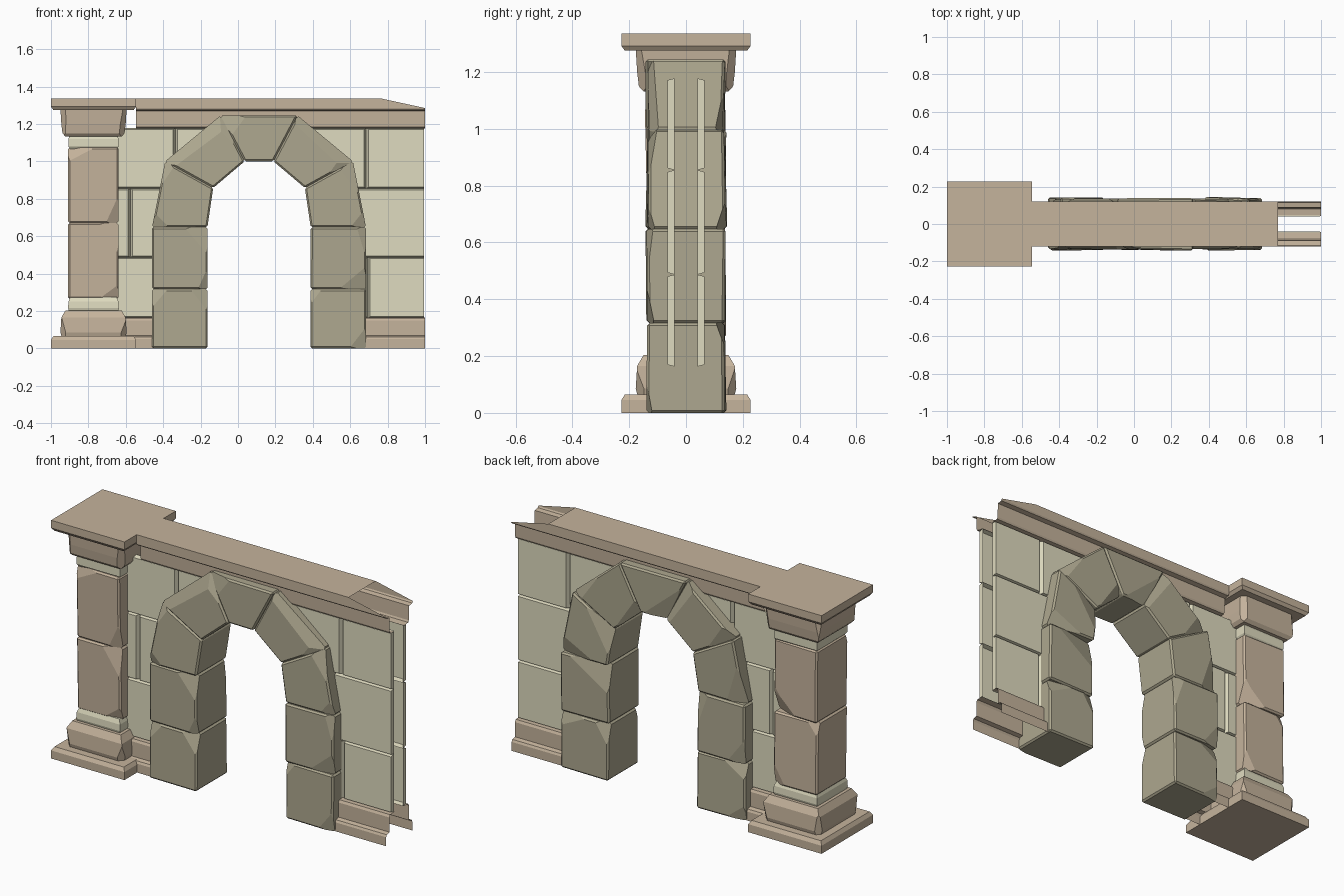
import bpy, bmesh, random
from mathutils import Vector

if "Cube" in bpy.data.objects:
    bpy.data.objects.remove(bpy.data.objects["Cube"])

random.seed(4)
PX = -0.7725      # pillar centre
AX = 0.1125       # arch centre


def material(name, rgb):
    m = bpy.data.materials.new(name)
    m.diffuse_color = [(c / 255) ** 2.2 for c in rgb] + [1]
    m.use_nodes = True
    m.node_tree.nodes["Principled BSDF"].inputs["Base Color"].default_value = m.diffuse_color
    return m


TRIM = material("tan_stone", (196, 178, 155))
WALL = material("pale_stone", (222, 218, 190))
ARCH = material("olive_stone", (172, 166, 142))


def finish(name, bm, mat):
    me = bpy.data.meshes.new(name)
    bm.to_mesh(me)
    bm.free()
    me.materials.append(mat)
    ob = bpy.data.objects.new(name, me)
    bpy.context.collection.objects.link(ob)


def chip(bm, n, depth):
    # slice a shallow flake off the corner pointing along n
    n = n.normalized()
    reach = max(v.co.dot(n) for v in bm.verts)
    bmesh.ops.bisect_plane(bm, geom=bm.verts[:] + bm.edges[:] + bm.faces[:],
                           plane_co=n * (reach - depth), plane_no=n, clear_outer=True)
    bmesh.ops.holes_fill(bm, edges=[e for e in bm.edges if e.is_boundary], sides=0)


def stone(name, poly, half, mat, chips=3, bevel=0.009):
    # block cut from an x-z outline, with slightly tilted front and back faces
    bm = bmesh.new()
    cx = sum(p[0] for p in poly) / len(poly)
    cz = sum(p[1] for p in poly) / len(poly)
    rings = []
    for s in (-1, 1):
        d, tx, tz = (random.uniform(-k, k) for k in (0.004, 0.025, 0.025))
        rings.append([bm.verts.new((x, s * (half + d + tx * (x - cx) + tz * (z - cz)), z))
                      for x, z in poly])
    a, b = rings
    bm.faces.new(a)
    bm.faces.new(b[::-1])
    for i in range(len(poly)):
        j = (i + 1) % len(poly)
        bm.faces.new((a[i], b[i], b[j], a[j]))
    bmesh.ops.recalc_face_normals(bm, faces=bm.faces[:])
    bmesh.ops.bevel(bm, geom=bm.edges[:], offset=bevel, segments=1, affect='EDGES')
    for k in range(chips):
        n = Vector((random.choice((-1, 1)) * random.uniform(0.15, 0.5),
                    (-1, 1)[k % 2],
                    random.choice((-1, 1)) * random.uniform(0.12, 0.4)))
        chip(bm, n, random.uniform(0.015, 0.028))
    bmesh.ops.recalc_face_normals(bm, faces=bm.faces[:])
    finish(name, bm, mat)


def tier(name, rings, mat, chips=0):
    # square pillar tier lofted through (half width, z) rings
    bm = bmesh.new()
    loops = [[bm.verts.new((PX + sx * h, sy * h, z))
              for sx, sy in ((-1, -1), (1, -1), (1, 1), (-1, 1))] for h, z in rings]
    for a, b in zip(loops, loops[1:]):
        for i in range(4):
            j = (i + 1) % 4
            bm.faces.new((a[i], a[j], b[j], b[i]))
    bm.faces.new(loops[0][::-1])
    bm.faces.new(loops[-1])
    for k in range(chips):
        chip(bm, Vector(((-1, 1)[k % 2], (-1, 1)[k // 2 % 2], random.uniform(-.4, .4))), 0.02)
    bmesh.ops.recalc_face_normals(bm, faces=bm.faces[:])
    finish(name, bm, mat)


def moulding(name, profile, xs, end_top=None, top_to=None):
    # open shell strips, front and back, from a (y, z) profile listed downward
    bm = bmesh.new()
    tops = []
    for s in (-1, 1):
        cols = []
        for x in xs:
            pts = list(profile)
            if end_top and x == xs[-1]:
                pts[0] = (pts[0][0], end_top)
            cols.append([bm.verts.new((x, s * y, z)) for y, z in pts])
        for a, b in zip(cols, cols[1:]):
            for i in range(len(profile) - 1):
                f = [a[i], a[i + 1], b[i + 1], b[i]]
                bm.faces.new(f if s < 0 else f[::-1])
        tops.append(cols)
    if top_to is not None:
        for i in range(top_to):
            bm.faces.new((tops[0][i][0], tops[0][i + 1][0], tops[1][i + 1][0], tops[1][i][0]))
    finish(name, bm, TRIM)


def wall_blocks(name, polys):
    # thin facing blocks with sunken joints on both sides of the wall
    bm = bmesh.new()
    for poly in polys:
        cx = sum(p[0] for p in poly) / 4
        cz = sum(p[1] for p in poly) / 4
        for s in (-1, 1):
            outer = [bm.verts.new((x, s * 0.04, z)) for x, z in poly]
            inner = [bm.verts.new((x if x > 0.98 else x + (0.012 if x < cx else -0.012),
                                   s * 0.066, z + (0.007 if z < cz else -0.007)))
                     for x, z in poly]
            faces = [inner] + [[outer[i], outer[(i + 1) % 4], inner[(i + 1) % 4], inner[i]]
                               for i in range(4)]
            for f in faces:
                bm.faces.new(f if s < 0 else f[::-1])
    finish(name, bm, WALL)


def row(x0, x1, z0, z1, x2=None, x3=None):
    # block from bottom edge x0..x1 to top edge x2..x3
    return [(x0, z0), (x1, z0), (x1 if x3 is None else x3, z1), (x0 if x2 is None else x2, z1)]


# pillar, bottom to top
tier("pillar_plinth", [(.2275, 0), (.2275, .045), (.215, .065)], TRIM)
tier("pillar_base", [(.17, .06), (.177, .085), (.172, .165), (.15, .203)], TRIM, 4)
tier("pillar_lower_collar", [(.128, .19), (.136, .215), (.134, .25), (.124, .275)], WALL)
for i, (z0, z1) in enumerate(((.265, .67), (.67, 1.075))):
    stone(f"pillar_shaft_{i + 1}", row(PX - .136, PX + .134, z0, z1), .135, TRIM, 4)
tier("pillar_upper_collar", [(.124, 1.065), (.134, 1.08), (.134, 1.12), (.128, 1.14)], WALL)
tier("pillar_capital", [(.15, 1.132), (.166, 1.15), (.172, 1.2), (.177, 1.28)], TRIM, 4)
tier("pillar_cap_slab", [(.215, 1.275), (.2275, 1.292), (.2275, 1.335)], TRIM)

# arch half outline: joints given as (outer offset, outer z, inner offset, inner z)
joints = [(.572, 0, .275, 0), (.572, .317, .275, .317), (.572, .648, .276, .648),
          (.502, 1.0, .245, .858), (.206, 1.245, .077, 1.0)]
for side, s in (("left", -1), ("right", 1)):
    for i, (a, b) in enumerate(zip(joints, joints[1:])):
        poly = [(AX + s * a[0], a[1]), (AX + s * a[2], a[3]),
                (AX + s * b[2], b[3]), (AX + s * b[0], b[1])]
        stone(f"arch_{side}_stone_{i + 1}", poly, .136, ARCH, 4)
k = joints[-1]
stone("arch_keystone", [(AX - k[0], k[1]), (AX - k[2], k[3]),
                        (AX + k[2], k[3]), (AX + k[0], k[1])], .138, ARCH, 2)

# wall facing in three courses either side of the arch
Z = (.163, .487, .855, 1.178)
wall_blocks("wall_left", [
    row(-.68, -.40, Z[0], Z[1]),
    row(-.68, -.575, Z[1], Z[2]), row(-.575, -.40, Z[1], Z[2]),
    row(-.68, -.335, Z[2], Z[3]), row(-.335, -.29, Z[2], Z[3], -.335, -.10)])
wall_blocks("wall_right", [
    row(.60, .695, Z[0], Z[1]), row(.695, .995, Z[0], Z[1]),
    row(.58, .995, Z[1], Z[2]),
    row(.52, .685, Z[2], Z[3], .33, .685), row(.685, .995, Z[2], Z[3])])

# coping along the top, sloping off at the open right end, and skirting below
moulding("top_coping", [(.12, 1.335), (.12, 1.283), (.115, 1.275), (.088, 1.27),
                        (.085, 1.19), (.08, 1.18), (.042, 1.176)],
         (-.545, .77, 1.0), end_top=1.285, top_to=1)
skirt = [(.042, .165), (.08, .163), (.087, .15), (.087, .068), (.11, .062), (.116, .05), (.116, 0)]
moulding("skirting_left", skirt, (-.63, -.43))
moulding("skirting_right", skirt, (.64, 1.0))
